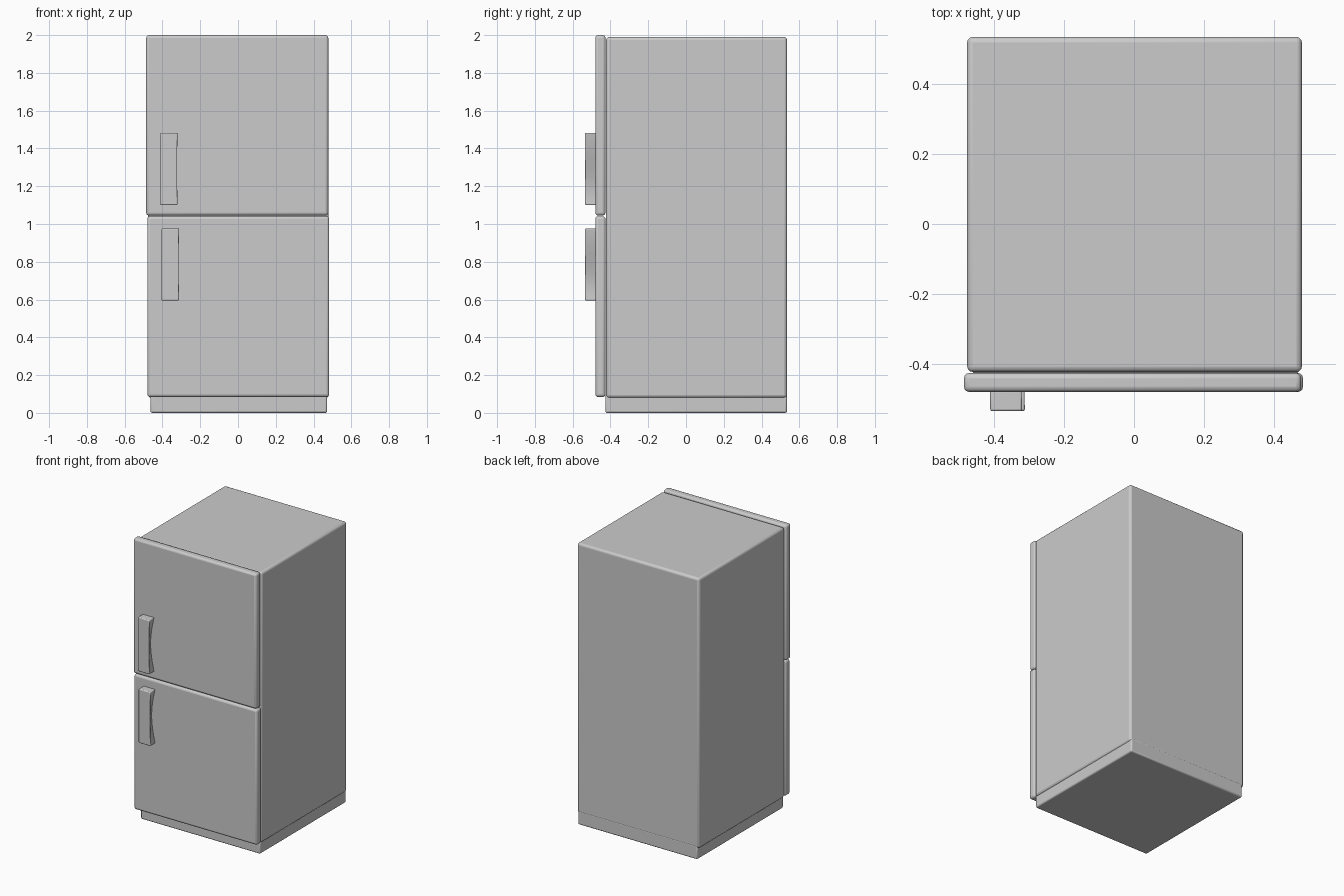
import bpy, bmesh, math

if "Cube" in bpy.data.objects:
    bpy.data.objects.remove(bpy.data.objects["Cube"])


def finish(name, bm, bevel):
    bmesh.ops.recalc_face_normals(bm, faces=bm.faces)
    mesh = bpy.data.meshes.new(name)
    bm.to_mesh(mesh)
    bm.free()
    ob = bpy.data.objects.new(name, mesh)
    bpy.context.collection.objects.link(ob)
    mod = ob.modifiers.new("rounded_edges", 'BEVEL')
    mod.width = bevel
    mod.segments = 3
    mod.limit_method = 'ANGLE'
    mod.angle_limit = math.radians(40)
    bpy.ops.object.select_all(action='DESELECT')
    ob.select_set(True)
    bpy.context.view_layer.objects.active = ob
    bpy.ops.object.shade_smooth_by_angle(angle=math.radians(40))
    return ob


def box(name, x, y, z, bevel):
    bm = bmesh.new()
    bmesh.ops.create_cube(bm, size=1)
    for v in bm.verts:
        for i, (lo, hi) in enumerate((x, y, z)):
            v.co[i] = lo if v.co[i] < 0 else hi
    return finish(name, bm, bevel)


def handle(name, x, y, z, scoop=0.03, steps=12):
    # Stacked cross-sections whose rear right corner is scooped for fingers
    bm = bmesh.new()
    rings = []
    for i in range(steps + 1):
        t = i / steps
        h = z[0] + (z[1] - z[0]) * t
        d = scoop * math.sin(math.pi * t)
        rings.append([bm.verts.new(p) for p in (
            (x[0], y[0], h), (x[1], y[0], h), (x[1] - d, y[1], h), (x[0], y[1], h))])
    for a, b in zip(rings, rings[1:]):
        for k in range(4):
            n = (k + 1) % 4
            bm.faces.new((a[k], a[n], b[n], b[k]))
    bm.faces.new(rings[0])
    bm.faces.new(rings[-1])
    return finish(name, bm, 0.006)


# Cabinet and plinth
box("cabinet", (-0.477, 0.48), (-0.423, 0.535), (0.08, 1.99), 0.016)
box("plinth", (-0.463, 0.472), (-0.427, 0.535), (0.0, 0.1), 0.01)

# Doors
box("upper_door", (-0.486, 0.478), (-0.48, -0.426), (1.045, 2.0), 0.015)
box("lower_door", (-0.48, 0.483), (-0.48, -0.426), (0.084, 1.041), 0.015)

# Door handles
handle("upper_handle", (-0.411, -0.32), (-0.535, -0.475), (1.10, 1.483))
handle("lower_handle", (-0.405, -0.312), (-0.535, -0.475), (0.595, 0.977))
